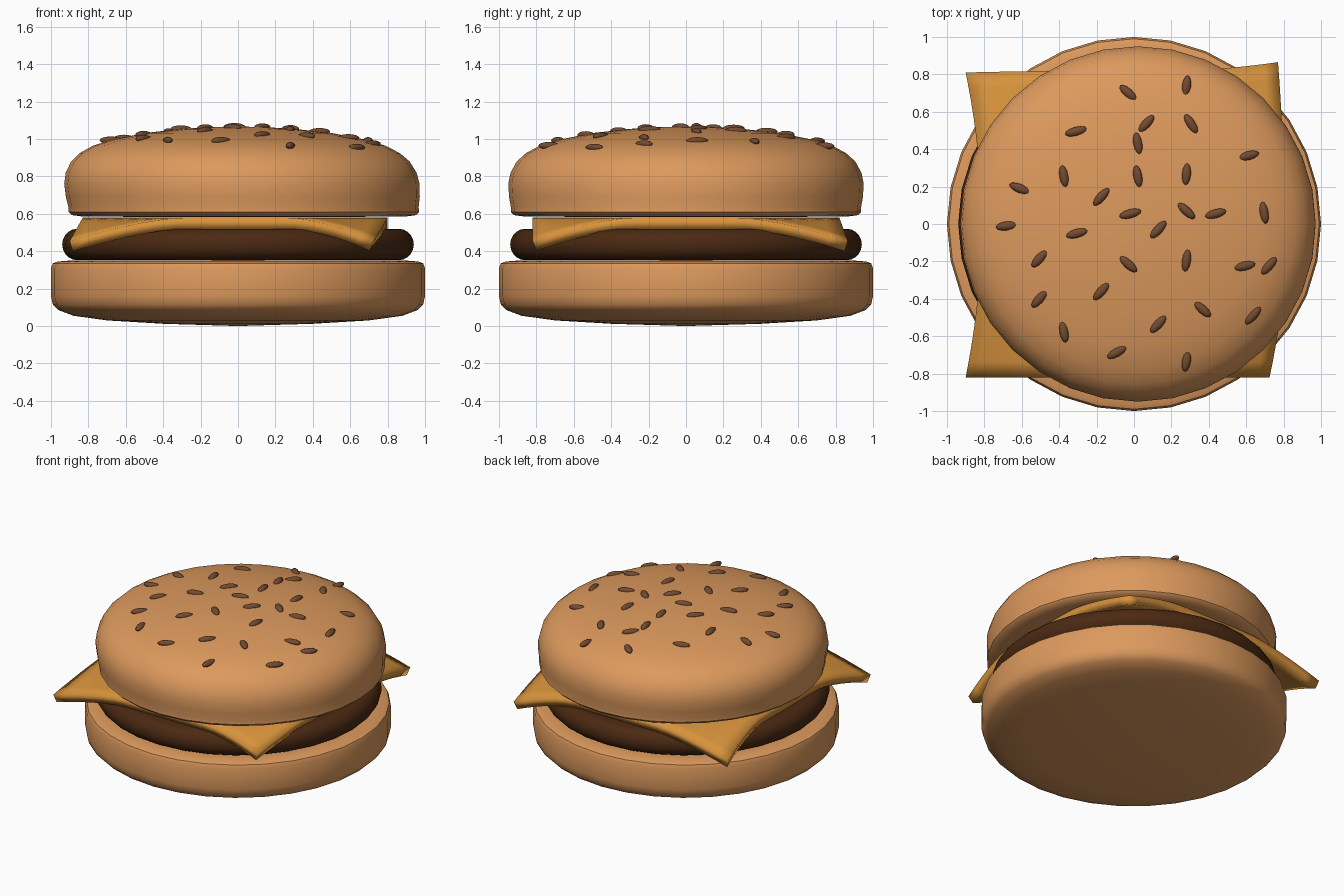
import bpy, bmesh
from math import cos, sin, pi, radians
from mathutils import Vector, Matrix
from mathutils.bvhtree import BVHTree

if "Cube" in bpy.data.objects:
    bpy.data.objects.remove(bpy.data.objects["Cube"])


def material(name, rgb):
    m = bpy.data.materials.new(name)
    m.diffuse_color = (*rgb, 1)
    m.use_nodes = True
    m.node_tree.nodes["Principled BSDF"].inputs["Base Color"].default_value = m.diffuse_color
    return m


BUN = material("bun", (0.72, 0.32, 0.11))
MEAT = material("meat", (0.07, 0.022, 0.006))
CHEESE = material("cheese", (0.68, 0.29, 0.045))
SEED = material("seed", (0.17, 0.07, 0.03))


def finish(bm, name, mat, angle=40):
    bmesh.ops.recalc_face_normals(bm, faces=bm.faces)
    mesh = bpy.data.meshes.new(name)
    bm.to_mesh(mesh)
    bm.free()
    mesh.materials.append(mat)
    ob = bpy.data.objects.new(name, mesh)
    bpy.context.collection.objects.link(ob)
    bpy.ops.object.select_all(action='DESELECT')
    ob.select_set(True)
    bpy.context.view_layer.objects.active = ob
    bpy.ops.object.shade_smooth_by_angle(angle=radians(angle))
    return ob


def lathe(profile, sides=32):
    """Revolve (radius, z) points; first and last lie on the axis."""
    bm = bmesh.new()
    rings = [[bm.verts.new((r * cos(2 * pi * i / sides), r * sin(2 * pi * i / sides), z))
              for i in range(sides)] for r, z in profile[1:-1]]
    low, high = (bm.verts.new((0, 0, profile[k][1])) for k in (0, -1))
    for i in range(sides):
        j = (i + 1) % sides
        bm.faces.new((low, rings[0][j], rings[0][i]))
        bm.faces.new((high, rings[-1][i], rings[-1][j]))
        for a, b in zip(rings, rings[1:]):
            bm.faces.new((a[i], a[j], b[j], b[i]))
    return bm


# Bottom bun: gently domed base, straight wall, flat top
finish(lathe([(0, 0), (0.4, 0.012), (0.7, 0.03), (0.88, 0.055), (0.96, 0.085), (0.99, 0.115),
              (1, 0.16), (1, 0.31), (0.99, 0.335), (0.965, 0.345), (0.9, 0.35), (0, 0.352)]),
       "bottom_bun", BUN)

# Patty: disc with a round rim
rim = [(0.86 + 0.08 * cos(a), 0.436 + 0.084 * sin(a))
       for a in (-pi / 2 + pi * k / 10 for k in range(11))]
finish(lathe([(0, 0.352)] + rim + [(0, 0.52)]), "patty", MEAT)

# Cheese: square slice whose corners droop and drift sideways
DRIFT = {(-1, -1): (-0.07, 0), (1, -1): (-0.075, 0), (1, 1): (-0.03, 0.045), (-1, 1): (-0.07, -0.01)}
bm = bmesh.new()
bmesh.ops.create_grid(bm, x_segments=20, y_segments=20, size=1)
for v in bm.verts:
    u, w = v.co.x, v.co.y
    t = max(0, (abs(u) + abs(w) - 1.35) / 0.65) ** 1.5
    dx, dy = DRIFT[(1 if u > 0 else -1, 1 if w > 0 else -1)]
    v.co = (-0.015 + 0.815 * u + dx * t, 0.82 * w + dy * t, 0.58 - 0.125 * t)
cheese = finish(bm, "cheese_slice", CHEESE)
solid = cheese.modifiers.new("thickness", 'SOLIDIFY')
solid.thickness = 0.06
solid.offset = -1

# Top bun: dome, leaning slightly
bm = lathe([(0, 0.582), (0.86, 0.585), (0.92, 0.593), (0.937, 0.61), (0.936, 0.635), (0.946, 0.69),
            (0.95, 0.76), (0.938, 0.82), (0.905, 0.88), (0.855, 0.925), (0.78, 0.965), (0.67, 0.998),
            (0.5, 1.032), (0.3, 1.054), (0.15, 1.063), (0, 1.067)])
for v in bm.verts:
    v.co.x += 0.03 - 0.07 * (v.co.z - 0.63)
tree = BVHTree.FromBMesh(bm)
finish(bm, "top_bun", BUN)

# Sesame seeds: x, y and heading in degrees, laid on the dome
SEEDS = [(-.03, .70, -48), (.28, .735, 8), (-.31, .495, 75), (.065, .535, 42), (.305, .535, -32),
         (.02, .43, -10), (.61, .365, 75), (-.375, .255, -10), (.02, .255, -10), (.28, .265, 5),
         (-.61, .19, -68), (-.175, .145, 42), (-.02, .055, 75), (.28, .07, -48), (.435, .055, 75),
         (.695, .06, -10), (-.68, -.01, 82), (-.305, -.05, 75), (.13, -.03, 42), (-.505, -.185, 42),
         (-.03, -.215, -48), (.28, -.195, 8), (.59, -.225, 78), (.72, -.225, 42), (-.505, -.4, 42),
         (-.175, -.36, 42), (.365, -.455, -48), (.635, -.49, 42), (-.375, -.575, -10),
         (.13, -.535, 42), (-.09, -.685, 60), (.28, -.73, 8)]
bm = bmesh.new()
for x, y, deg in SEEDS:
    hit, normal, _, _ = tree.ray_cast(Vector((x, y, 2)), Vector((0, 0, -1)))
    turn = Vector((0, 0, 1)).rotation_difference(normal).to_matrix().to_4x4()
    m = (Matrix.Translation(hit + normal * 0.008) @ turn @ Matrix.Rotation(radians(deg), 4, 'Z')
         @ Matrix.Diagonal((0.06, 0.024, 0.02, 1)))
    bmesh.ops.create_uvsphere(bm, u_segments=12, v_segments=8, radius=1, matrix=m)
finish(bm, "sesame_seeds", SEED, 60)
